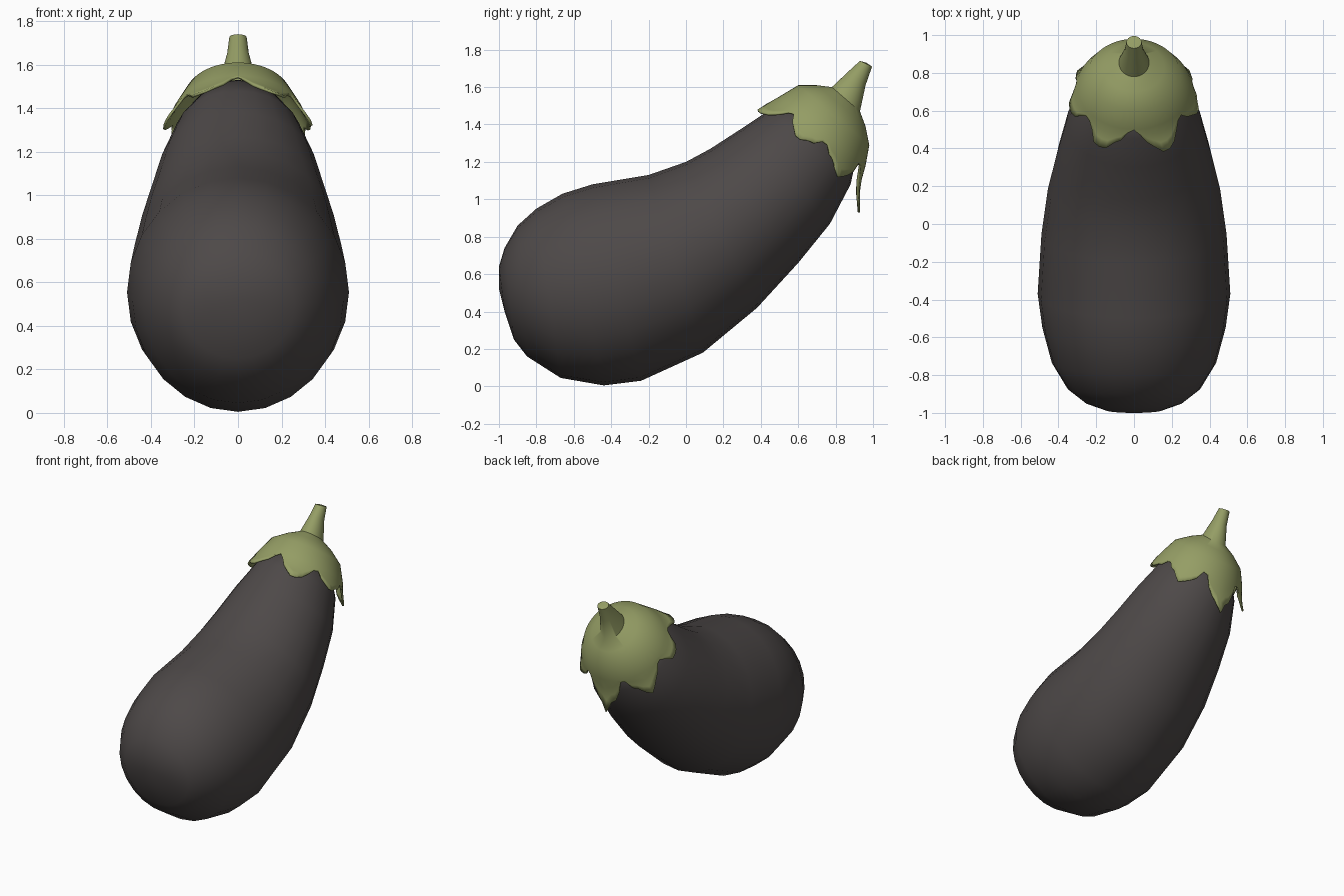
import bpy
import bmesh
import math
import random
from mathutils import Vector

random.seed(4)

cube = bpy.data.objects.get("Cube")
if cube:
    bpy.data.objects.remove(cube)


def make_material(name, rgb):
    mat = bpy.data.materials.new(name)
    mat.use_nodes = True
    mat.diffuse_color = (*rgb, 1)
    bsdf = mat.node_tree.nodes["Principled BSDF"]
    bsdf.inputs["Base Color"].default_value = (*rgb, 1)
    bsdf.inputs["Roughness"].default_value = 0.6
    return mat


def ring_point(station, angle):
    """Point on a tilted ellipse; angle zero is the upper edge."""
    top_y, top_z, low_y, low_z, half_width = station
    top, low = Vector((0, top_y, top_z)), Vector((0, low_y, low_z))
    side = Vector((half_width * math.sin(angle), 0, 0))
    return (top + low) / 2 + (top - low) / 2 * math.cos(angle) + side


def loft(name, rows, mat, start=None, end=None):
    """Skin closed rows of points, with optional pole points at the ends."""
    bm = bmesh.new()
    rings = [[bm.verts.new(p) for p in row] for row in rows]
    count = len(rings[0])
    for a, b in zip(rings, rings[1:]):
        for i in range(count):
            j = (i + 1) % count
            bm.faces.new((a[i], a[j], b[j], b[i]))
    for pole, ring in ((start, rings[0]), (end, rings[-1])):
        if pole:
            tip = bm.verts.new(pole)
            for i in range(count):
                bm.faces.new((tip, ring[i], ring[(i + 1) % count]))
    bmesh.ops.recalc_face_normals(bm, faces=bm.faces)
    mesh = bpy.data.meshes.new(name)
    bm.to_mesh(mesh)
    bm.free()
    mesh.materials.append(mat)
    obj = bpy.data.objects.new(name, mesh)
    bpy.context.collection.objects.link(obj)
    return obj


def smooth(obj, degrees):
    bpy.ops.object.select_all(action="DESELECT")
    obj.select_set(True)
    bpy.context.view_layer.objects.active = obj
    bpy.ops.object.shade_smooth_by_angle(angle=math.radians(degrees))


skin = make_material("dark aubergine skin", (0.075, 0.066, 0.065))
green = make_material("leaf green", (0.30, 0.34, 0.13))

# Fruit: upper edge y, z, lower edge y, z, half width
fruit_stations = [
    (-1.0, 0.64, -0.97, 0.40, 0.15),
    (-0.97, 0.74, -0.92, 0.25, 0.26),
    (-0.90, 0.86, -0.85, 0.16, 0.35),
    (-0.80, 0.95, -0.67, 0.045, 0.435),
    (-0.66, 1.03, -0.44, 0.005, 0.485),
    (-0.50, 1.08, -0.24, 0.03, 0.51),
    (-0.20, 1.13, 0.09, 0.18, 0.49),
    (0.0, 1.20, 0.38, 0.42, 0.455),
    (0.13, 1.27, 0.60, 0.66, 0.41),
    (0.30, 1.38, 0.77, 0.87, 0.36),
    (0.45, 1.48, 0.88, 1.08, 0.29),
    (0.58, 1.53, 0.91, 1.22, 0.21),
]
SIDES = 24
fruit_angles = [math.tau * i / SIDES for i in range(SIDES)]
fruit = loft("fruit", [[ring_point(s, a) for a in fruit_angles] for s in fruit_stations],
             skin, Vector((0, -1.0, 0.52)), Vector((0, 0.78, 1.42)))
smooth(fruit, 60)

# Stem flaring into the cap, down to the edge where the lobes begin
cap_stations = [
    (0.93, 1.74, 0.995, 1.71, 0.04),
    (0.87, 1.685, 0.96, 1.61, 0.05),
    (0.78, 1.60, 0.93, 1.47, 0.08),
    (0.70, 1.61, 0.96, 1.39, 0.16),
    (0.60, 1.61, 0.98, 1.29, 0.245),
    (0.50, 1.55, 0.96, 1.18, 0.30),
]
lobe_reach = (0.37, 1.48, 0.90, 0.98, 0.36)

# Pointed lobes: direction in degrees, half spread, length
lobes = [(-28, 24, 0.9), (26, 24, 1.0), (75, 24, 0.75), (-75, 24, 0.75),
         (125, 26, 0.7), (-125, 26, 0.75), (180, 24, 1.05)]


def lobe_length(degrees):
    best = 0
    for centre, spread, length in lobes:
        gap = abs((degrees - centre + 180) % 360 - 180)
        best = max(best, length * max(0, 1 - gap / spread) ** 0.8)
    return best


CAP_SIDES = 60
cap_angles = [math.tau * i / CAP_SIDES for i in range(CAP_SIDES)]
cap_rows = [[ring_point(s, a) for a in cap_angles] for s in cap_stations]
ragged = [random.uniform(-0.02, 0.14) for a in cap_angles]
axis_centre = ring_point(cap_stations[-1], 0).lerp(ring_point(cap_stations[-1], math.pi), 0.5)
for step in (0.35, 0.7, 1.0):
    row = []
    for a, rough in zip(cap_angles, ragged):
        edge = ring_point(cap_stations[-1], a)
        reach = ring_point(lobe_reach, a)
        amount = step * (lobe_length(math.degrees(a)) + rough)
        outward = (edge - axis_centre).normalized()
        row.append(edge.lerp(reach, amount) + outward * 0.035 * amount ** 3)
    cap_rows.append(row)
cap = loft("stem_and_leafy_cap", cap_rows, green, start=Vector((0, 0.965, 1.73)))
thickness = cap.modifiers.new("leaf thickness", "SOLIDIFY")
thickness.thickness = 0.012
thickness.offset = -1
smooth(cap, 40)
